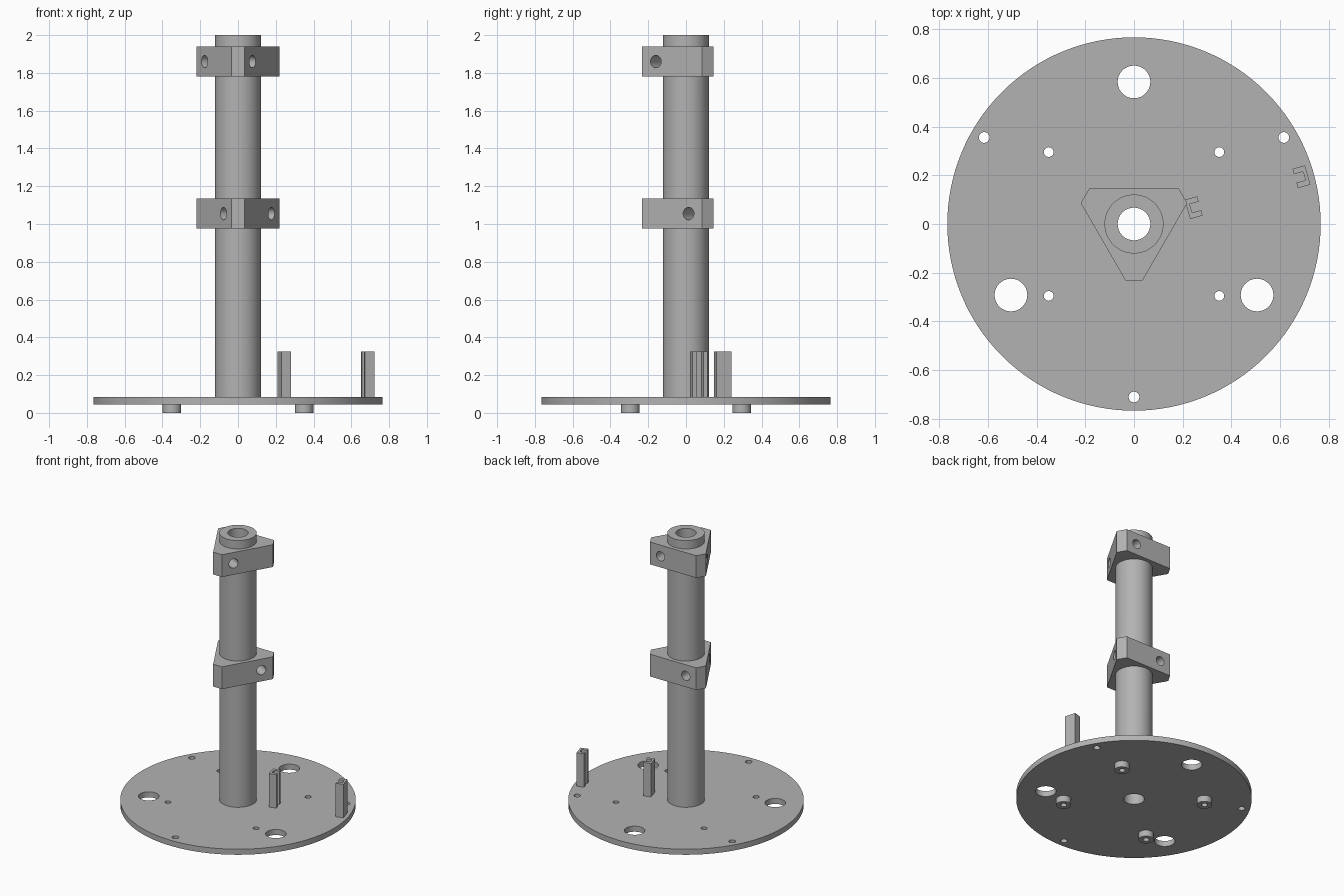
import bpy, bmesh
from math import cos, sin, radians, pi
from mathutils import Matrix, Vector

if "Cube" in bpy.data.objects:
    bpy.data.objects.remove(bpy.data.objects["Cube"], do_unlink=True)

grey = bpy.data.materials.new("plain grey")
grey.use_nodes = True
grey.diffuse_color = (0.45, 0.45, 0.45, 1)
grey.node_tree.nodes["Principled BSDF"].inputs["Base Color"].default_value = (0.45, 0.45, 0.45, 1)

PLATE_BOTTOM, PLATE_TOP, TOP = 0.045, 0.085, 2.0
BORE, TUBE, FACE = 0.067, 0.121, 0.146
parts = []


def circle(r, n=64, x=0, y=0):
    return [(x + r * cos(2 * pi * i / n), y + r * sin(2 * pi * i / n)) for i in range(n)]


def polar(r, degrees):
    return r * cos(radians(degrees)), r * sin(radians(degrees))


def add_prism(bm, outline, z0, z1, matrix=Matrix()):
    """Extrude a counter-clockwise outline from z0 to z1."""
    low = [bm.verts.new(matrix @ Vector((x, y, z0))) for x, y in outline]
    high = [bm.verts.new(matrix @ Vector((x, y, z1))) for x, y in outline]
    bm.faces.new(low[::-1])
    bm.faces.new(high)
    for i in range(len(low)):
        j = (i + 1) % len(low)
        bm.faces.new((low[i], low[j], high[j], high[i]))


def make_object(name, bm):
    mesh = bpy.data.meshes.new(name)
    bmesh.ops.recalc_face_normals(bm, faces=bm.faces)
    bm.to_mesh(mesh)
    bm.free()
    mesh.materials.append(grey)
    obj = bpy.data.objects.new(name, mesh)
    bpy.context.collection.objects.link(obj)
    return obj


def make_part(name, outline, z0, z1, cuts=()):
    """A prism with holes; each cut is (outline, z0, z1, matrix)."""
    bm = bmesh.new()
    add_prism(bm, outline, z0, z1)
    obj = make_object(name, bm)
    parts.append(obj)
    if cuts:
        bm = bmesh.new()
        for cut in cuts:
            add_prism(bm, *cut)
        cutter = make_object("cutter", bm)
        cutter.hide_render = True
        mod = obj.modifiers.new("holes", "BOOLEAN")
        mod.operation, mod.solver, mod.object = "DIFFERENCE", "EXACT", cutter
        graph = bpy.context.evaluated_depsgraph_get()
        mesh = bpy.data.meshes.new_from_object(obj.evaluated_get(graph))
        obj.modifiers.clear()
        obj.data = mesh
        bpy.data.objects.remove(cutter, do_unlink=True)
    return obj


def drill(r, x=0, y=0, n=32):
    return circle(r, n, x, y), -0.1, TOP + 0.1, Matrix()


def side_pockets(z, shift):
    """Round pockets, one in each long face of a collar."""
    cuts = []
    for angle in (90, 210, 330):
        m = (Matrix.Rotation(radians(angle), 4, "Z") @ Matrix.Translation((0, shift, z))
             @ Matrix.Rotation(pi / 2, 4, "Y"))
        cuts.append((circle(0.033, 32), FACE - 0.12, FACE + 0.05, m))
    return cuts


# Round base plate with its through holes
feet = [(x, y) for x in (-0.35, 0.35) for y in (-0.295, 0.295)]
holes = [drill(BORE, n=64)]
holes += [drill(0.067, *polar(0.583, a), n=48) for a in (90, 210, 330)]
holes += [drill(0.022, *polar(0.71, a)) for a in (30, 150, 270)]
holes += [drill(0.02, x, y) for x, y in feet]
make_part("base_plate", circle(0.766, 128), PLATE_BOTTOM, PLATE_TOP, holes)

# Hollow feet
for i, (x, y) in enumerate(feet):
    make_part(f"foot_{i + 1}", circle(0.049, 32, x, y), 0, PLATE_BOTTOM, [drill(0.02, x, y)])

# Hollow column and its two three-sided collars
collars = {"lower_collar": (1.055, 0.1), "upper_collar": (1.86, -0.1)}
pockets = {name: side_pockets(*spec) for name, spec in collars.items()}
make_part("column", circle(TUBE), PLATE_TOP, TOP,
          [drill(BORE, n=64)] + pockets["lower_collar"] + pockets["upper_collar"])

collar_outline = []
for angle in (30, 150, 270):
    turn = Matrix.Rotation(radians(angle), 2)
    collar_outline += [tuple(turn @ Vector((0.232, t))) for t in (-0.035, 0.035)]
for name, (z, shift) in collars.items():
    collar = make_part(name, collar_outline, z - 0.08, z + 0.08, pockets[name])
    # Open the middle so the column bore stays clear
    core = bmesh.new()
    add_prism(core, circle(0.1), z - 0.2, z + 0.2)
    cutter = make_object("cutter", core)
    mod = collar.modifiers.new("bore", "BOOLEAN")
    mod.operation, mod.solver, mod.object = "DIFFERENCE", "EXACT", cutter
    graph = bpy.context.evaluated_depsgraph_get()
    mesh = bpy.data.meshes.new_from_object(collar.evaluated_get(graph))
    collar.modifiers.clear()
    collar.data = mesh
    bpy.data.objects.remove(cutter, do_unlink=True)

# Two slotted posts facing each other
half, slot, depth = 0.041, 0.018, 0.0265
channel = [(-depth, -half), (depth, -half), (depth, -slot), (-0.012, -slot),
           (-0.012, slot), (depth, slot), (depth, half), (-depth, half)]
for name, x, y, turn in (("inner_post", 0.245, 0.067, 16), ("outer_post", 0.687, 0.194, 196)):
    spin = Matrix.Rotation(radians(turn), 2)
    outline = [tuple(spin @ Vector(p) + Vector((x, y))) for p in channel]
    make_part(name, outline, PLATE_TOP, 0.325)

# Smooth round walls, keep edges sharp
bpy.ops.object.select_all(action="DESELECT")
for obj in parts:
    obj.select_set(True)
bpy.context.view_layer.objects.active = parts[0]
bpy.ops.object.shade_smooth_by_angle()
